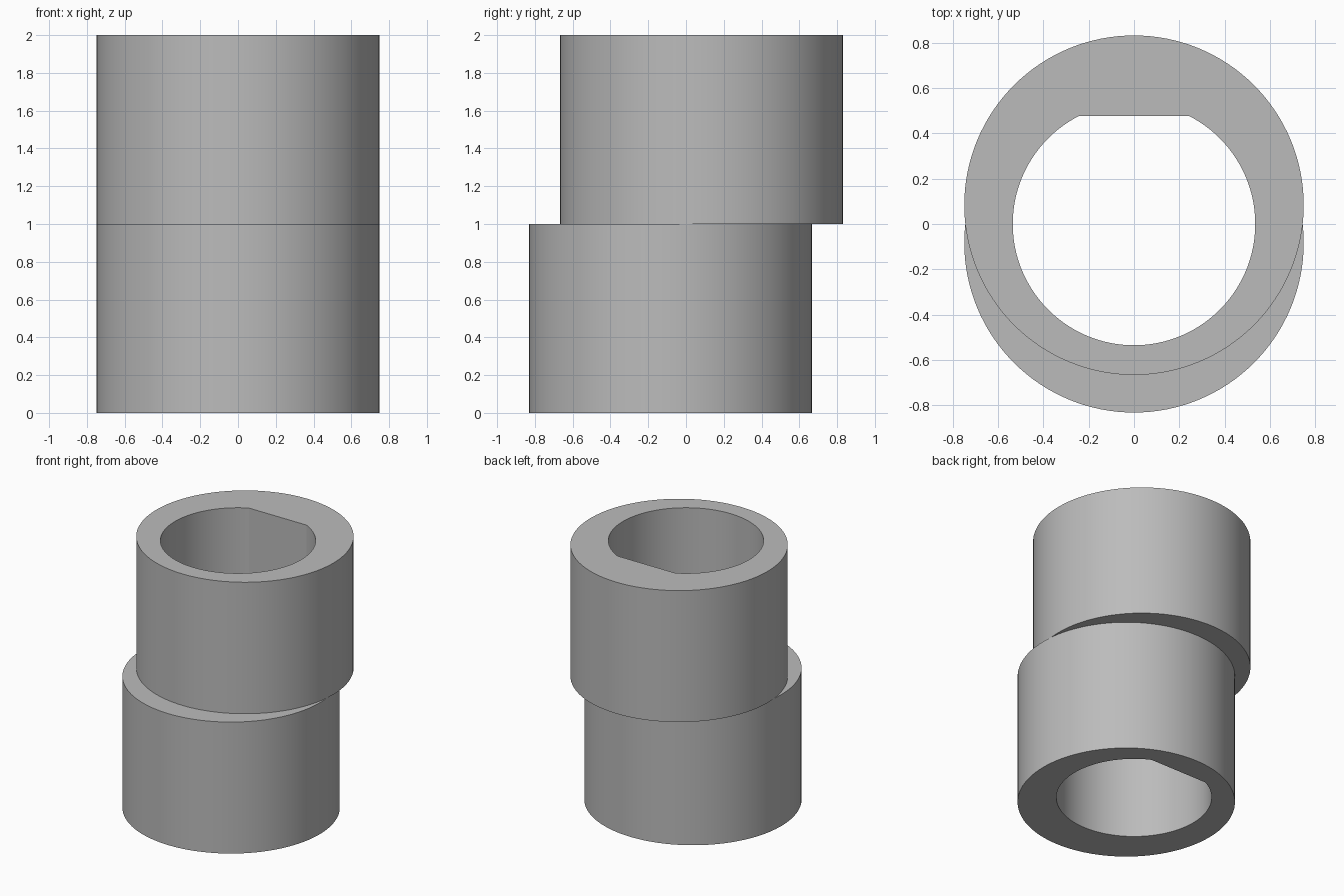
import bpy
import bmesh
import math

OUTER_R = 0.749    # outside radius of both halves
OFFSET = 0.083     # sideways shift of each half
BORE_R = 0.535     # bore radius
FLAT_Y = 0.477     # flat on the back of the bore
SEGMENTS = 128

cube = bpy.data.objects.get("Cube")
if cube:
    bpy.data.objects.remove(cube, do_unlink=True)

grey = bpy.data.materials.new("plain grey")
grey.use_nodes = True
colour = (0.5, 0.5, 0.5, 1)
grey.diffuse_color = colour
grey.node_tree.nodes["Principled BSDF"].inputs["Base Color"].default_value = colour


def arc(radius, start, end, count, centre_y=0):
    step = (end - start) / count
    return [(radius * math.cos(start + i * step),
             centre_y + radius * math.sin(start + i * step))
            for i in range(count + 1)]


def prism(name, outline, bottom, top):
    """Extrude a closed outline between two heights."""
    bm = bmesh.new()
    base = bm.faces.new([bm.verts.new((x, y, bottom)) for x, y in outline])
    side = bmesh.ops.extrude_face_region(bm, geom=[base])["geom"]
    moved = [v for v in side if isinstance(v, bmesh.types.BMVert)]
    bmesh.ops.translate(bm, verts=moved, vec=(0, 0, top - bottom))
    bmesh.ops.recalc_face_normals(bm, faces=bm.faces)
    mesh = bpy.data.meshes.new(name)
    bm.to_mesh(mesh)
    bm.free()
    mesh.materials.append(grey)
    obj = bpy.data.objects.new(name, mesh)
    bpy.context.collection.objects.link(obj)
    return obj


def combine(target, tool, operation):
    """Apply a boolean and discard the tool."""
    bpy.ops.object.select_all(action="DESELECT")
    target.select_set(True)
    bpy.context.view_layer.objects.active = target
    mod = target.modifiers.new(operation.lower(), "BOOLEAN")
    mod.operation = operation
    mod.solver = "EXACT"
    mod.object = tool
    bpy.ops.object.modifier_apply(modifier=mod.name)
    bpy.data.objects.remove(tool, do_unlink=True)


# Two solid halves, shifted in opposite directions
full = 2 * math.pi
body = prism("offset_sleeve",
             arc(OUTER_R, 0, full, SEGMENTS, -OFFSET)[:-1], 0, 1)
upper = prism("upper_half",
              arc(OUTER_R, 0, full, SEGMENTS, OFFSET)[:-1], 1, 2)
combine(body, upper, "UNION")

# Straight D-shaped bore through both halves
corner = math.asin(FLAT_Y / BORE_R)
bore = prism("bore_cutter",
             arc(BORE_R, math.pi - corner, full + corner, SEGMENTS), -0.1, 2.1)
bore.hide_render = True
combine(body, bore, "DIFFERENCE")

# Smooth walls with crisp rims and flat corners
bpy.ops.object.shade_smooth_by_angle(angle=math.radians(20))
